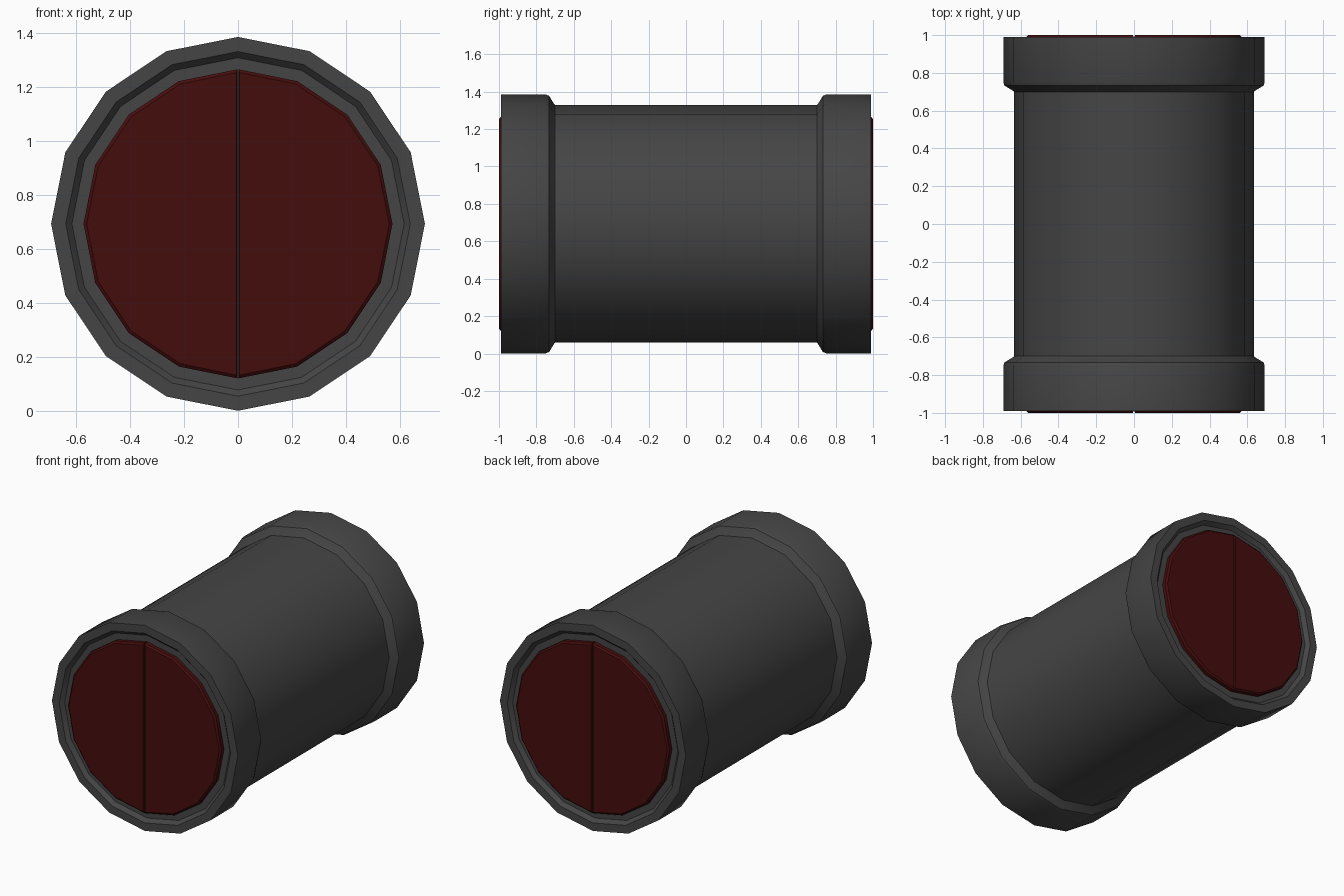
import bpy, bmesh, math

if "Cube" in bpy.data.objects:
    bpy.data.objects.remove(bpy.data.objects["Cube"])

SIDES = 16
CZ = 0.693  # height of the tunnel axis


def material(name, rgb):
    m = bpy.data.materials.new(name)
    m.diffuse_color = (*rgb, 1)
    m.use_nodes = True
    m.node_tree.nodes["Principled BSDF"].inputs["Base Color"].default_value = m.diffuse_color
    return m


GREY = material("dark_grey", (0.06, 0.06, 0.06))
RED = material("dark_red", (0.06, 0.004, 0.004))


def finish(bm, name, mat):
    bmesh.ops.recalc_face_normals(bm, faces=bm.faces)
    me = bpy.data.meshes.new(name)
    bm.to_mesh(me)
    bm.free()
    me.materials.append(mat)
    ob = bpy.data.objects.new(name, me)
    bpy.context.collection.objects.link(ob)
    bpy.ops.object.select_all(action='DESELECT')
    ob.select_set(True)
    bpy.context.view_layer.objects.active = ob
    bpy.ops.object.shade_smooth_by_angle(angle=math.radians(35))
    return ob


def loft(name, loops, mat):
    """Skin a list of closed loops and cap both ends."""
    bm = bmesh.new()
    rings = [[bm.verts.new(p) for p in loop] for loop in loops]
    n = len(rings[0])
    for a, b in zip(rings, rings[1:]):
        for i in range(n):
            j = (i + 1) % n
            bm.faces.new((a[i], a[j], b[j], b[i]))
    bm.faces.new(rings[0])
    bm.faces.new(rings[-1])
    return finish(bm, name, mat)


def circle(r, y):
    return [(r * math.sin(2 * math.pi * i / SIDES), y,
             CZ + r * math.cos(2 * math.pi * i / SIDES)) for i in range(SIDES)]


# Tunnel shell: recessed mouth, flat rim, collar, sloped shoulder, slim body
half = [(0.56, 0.965), (0.615, 0.965), (0.638, 0.99), (0.692, 0.99),
        (0.692, 0.75), (0.685, 0.732), (0.645, 0.708), (0.635, 0.70)]
profile = [(r, -y) for r, y in half] + [(r, y) for r, y in reversed(half)]
loft("tunnel_shell", [circle(r, y) for r, y in profile], GREY)


def half_disc(r, gap, y, side):
    pts = []
    for i in range(SIDES // 2 + 1):
        a = math.pi * i / (SIDES // 2)
        pts.append((side * max(r * math.sin(a), gap), y, CZ + r * math.cos(a)))
    return pts


# Pairs of half-round doors with bevelled edges at both ends
for end, end_name in ((-1, "front"), (1, "back")):
    for side, side_name in ((-1, "left"), (1, "right")):
        loft(f"{end_name}_{side_name}_door",
             [half_disc(0.572, 0.002, 0.955 * end, side),
              half_disc(0.572, 0.002, 0.99 * end, side),
              half_disc(0.56, 0.006, 1.0 * end, side)], RED)
